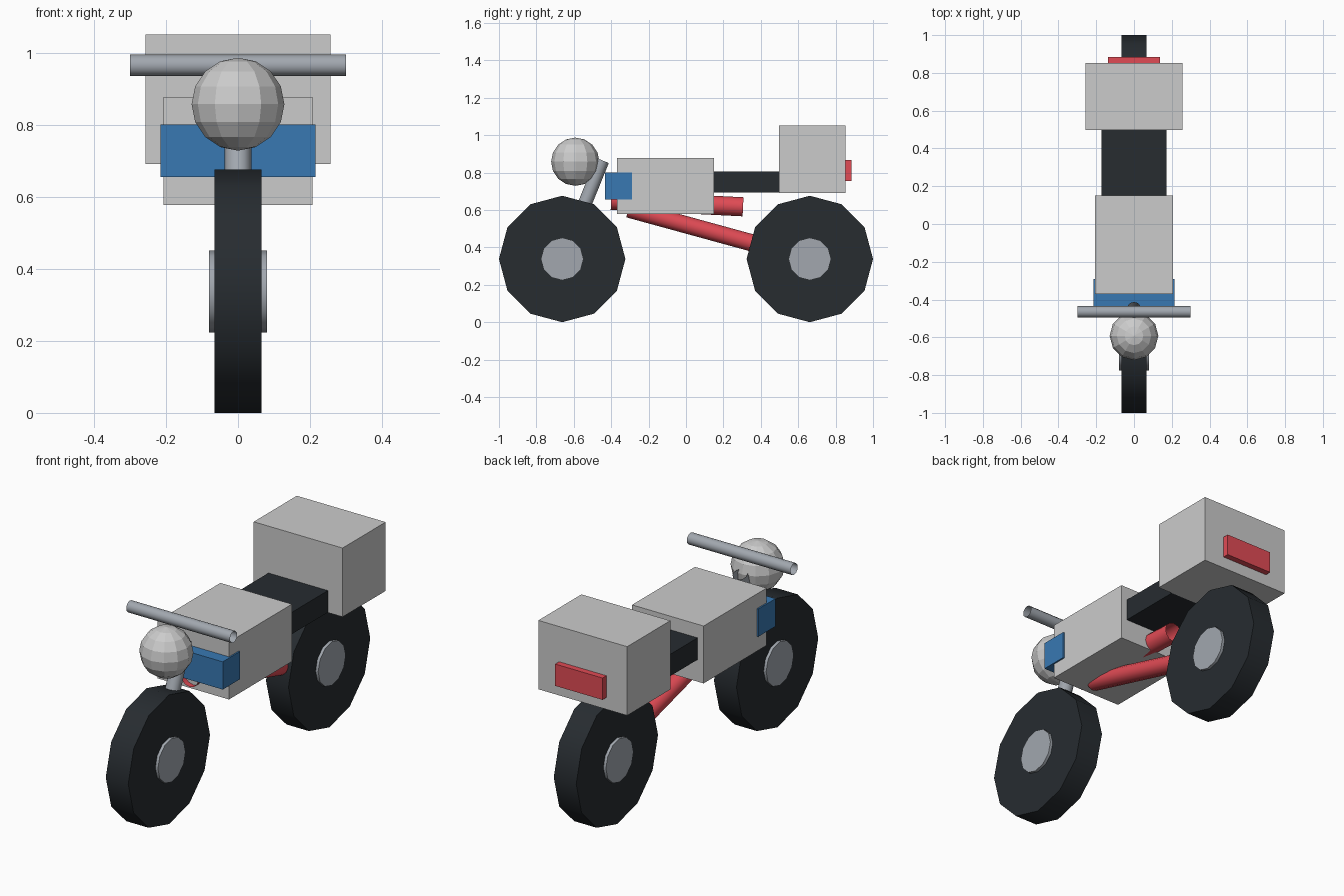
import bpy, bmesh, math
from mathutils import Vector

if "Cube" in bpy.data.objects:
    bpy.data.objects.remove(bpy.data.objects["Cube"])


def material(name, color):
    m = bpy.data.materials.new(name)
    m.diffuse_color = (*color, 1)
    m.use_nodes = True
    m.node_tree.nodes["Principled BSDF"].inputs["Base Color"].default_value = m.diffuse_color
    return m


DARK = material("rubber", (0.02, 0.025, 0.03))
METAL = material("metal", (0.36, 0.39, 0.43))
BODY = material("body", (0.66, 0.68, 0.68))
RED = material("red", (0.75, 0.07, 0.09))
BLUE = material("blue", (0.04, 0.19, 0.45))


def finish(obj, name, mat, smooth=False):
    obj.name = name
    obj.data.name = name
    obj.data.materials.append(mat)
    if smooth:
        bpy.ops.object.shade_smooth_by_angle(angle=math.radians(35))
    return obj


def box(name, half_x, y, z, mat):
    """Box centred on x = 0, spanning the (min, max) pairs y and z."""
    bm = bmesh.new()
    bmesh.ops.create_cube(bm, size=1)
    for v in bm.verts:
        v.co = (v.co.x * 2 * half_x,
                y[0] + (v.co.y + 0.5) * (y[1] - y[0]),
                z[0] + (v.co.z + 0.5) * (z[1] - z[0]))
    mesh = bpy.data.meshes.new(name)
    bm.to_mesh(mesh)
    bm.free()
    obj = bpy.data.objects.new(name, mesh)
    bpy.context.collection.objects.link(obj)
    return finish(obj, name, mat)


def rod(name, start, end, radius, mat, capped=False):
    """Twelve-sided cylinder between two points, open-ended unless capped."""
    a, b = Vector(start), Vector(end)
    bpy.ops.mesh.primitive_cylinder_add(
        vertices=12, radius=radius, depth=(b - a).length,
        end_fill_type='NGON' if capped else 'NOTHING',
        location=(a + b) / 2,
        rotation=(b - a).to_track_quat('Z', 'Y').to_euler())
    return finish(bpy.context.object, name, mat, smooth=True)


# Wheels with hubs
for label, y in (("front", -0.662), ("rear", 0.662)):
    rod(label + "_tyre", (-0.065, y, 0.338), (0.065, y, 0.338), 0.338, DARK, True)
    rod(label + "_hub", (-0.08, y, 0.338), (0.08, y, 0.338), 0.114, METAL, True)

# Frame tubes
rod("main_frame_tube", (0, -0.40, 0.652), (0, 0.305, 0.617), 0.051, RED)
rod("swing_arm", (0, -0.307, 0.605), (0, 0.66, 0.34), 0.046, RED)

# Steering
rod("front_fork", (0, -0.66, 0.34), (0, -0.447, 0.865), 0.037, METAL)
rod("handlebar", (-0.3, -0.465, 0.966), (0.3, -0.465, 0.966), 0.03, METAL)

# Headlight
bpy.ops.mesh.primitive_uv_sphere_add(segments=12, ring_count=8, radius=0.129,
                                     location=(0, -0.592, 0.858))
finish(bpy.context.object, "headlight", BODY)

# Body
box("fuel_tank", 0.207, (-0.37, 0.15), (0.578, 0.878), BODY)
box("front_panel", 0.215, (-0.433, -0.29), (0.656, 0.801), BLUE)
box("seat", 0.172, (0.05, 0.65), (0.693, 0.807), DARK)
box("cargo_box", 0.257, (0.497, 0.853), (0.692, 1.052), BODY)
box("tail_light", 0.137, (0.83, 0.885), (0.754, 0.868), RED)
